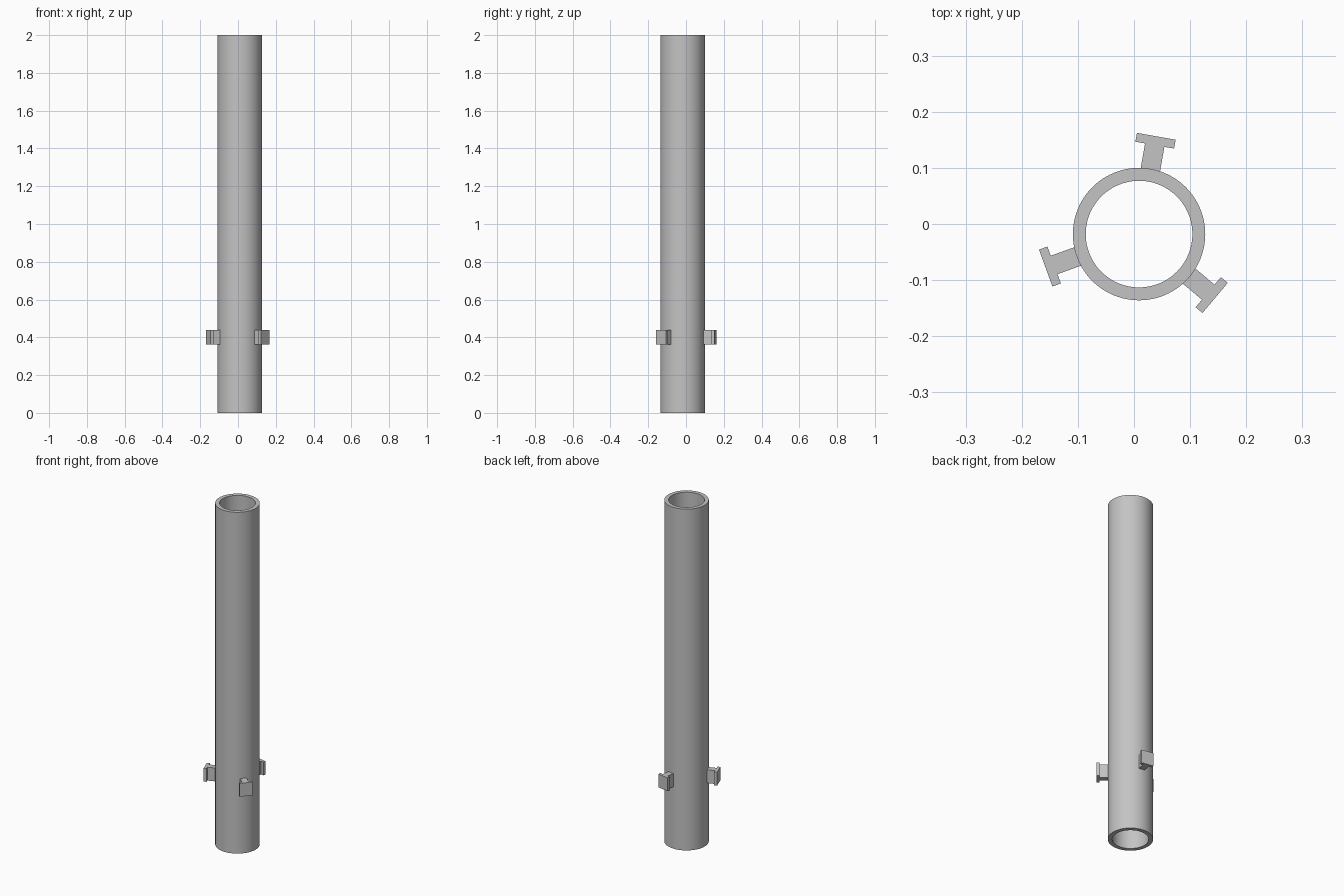
import bpy, bmesh, math
from mathutils import Matrix

if "Cube" in bpy.data.objects:
    bpy.data.objects.remove(bpy.data.objects["Cube"], do_unlink=True)

CENTRE = (0.009, -0.018, 0)

grey = bpy.data.materials.new("plain_grey")
grey.use_nodes = True
colour = (0.55, 0.55, 0.55, 1)
grey.diffuse_color = colour
grey.node_tree.nodes["Principled BSDF"].inputs["Base Color"].default_value = colour


def finish(name, bm):
    bmesh.ops.recalc_face_normals(bm, faces=bm.faces)
    mesh = bpy.data.meshes.new(name)
    bm.to_mesh(mesh)
    bm.free()
    mesh.materials.append(grey)
    obj = bpy.data.objects.new(name, mesh)
    bpy.context.collection.objects.link(obj)
    obj.location = CENTRE
    return obj


# Hollow tube: wall section spun around the vertical axis
bm = bmesh.new()
section = [bm.verts.new((r, 0, z)) for r, z in [(0.095, 0), (0.118, 0), (0.118, 2), (0.095, 2)]]
edges = [bm.edges.new((section[i], section[(i + 1) % 4])) for i in range(4)]
bmesh.ops.spin(bm, geom=section + edges, axis=(0, 0, 1), cent=(0, 0, 0),
               angle=math.tau, steps=96, use_merge=True)
bmesh.ops.remove_doubles(bm, verts=bm.verts, dist=0.0001)
tube = finish("tube", bm)
bpy.context.view_layer.objects.active = tube
tube.select_set(True)
bpy.ops.object.shade_smooth_by_angle(angle=math.radians(30))
tube.select_set(False)

# T-shaped lugs: half outline mirrored, extruded upward, set round the tube
half = [(0.112, 0.0175), (0.161, 0.0175), (0.161, 0.035), (0.177, 0.035)]
outline = half + [(x, -y) for x, y in reversed(half)]
for name, angle in [("back_lug", 80), ("right_lug", 200), ("left_lug", 320)]:
    bm = bmesh.new()
    base = bm.faces.new([bm.verts.new((x, y, 0.362)) for x, y in outline])
    top = bmesh.ops.extrude_face_region(bm, geom=[base], use_keep_orig=True)["geom"]
    bmesh.ops.translate(bm, vec=(0, 0, 0.078),
                        verts=[v for v in top if isinstance(v, bmesh.types.BMVert)])
    bmesh.ops.rotate(bm, verts=bm.verts, cent=(0, 0, 0),
                     matrix=Matrix.Rotation(math.radians(angle), 3, "Z"))
    finish(name, bm)
